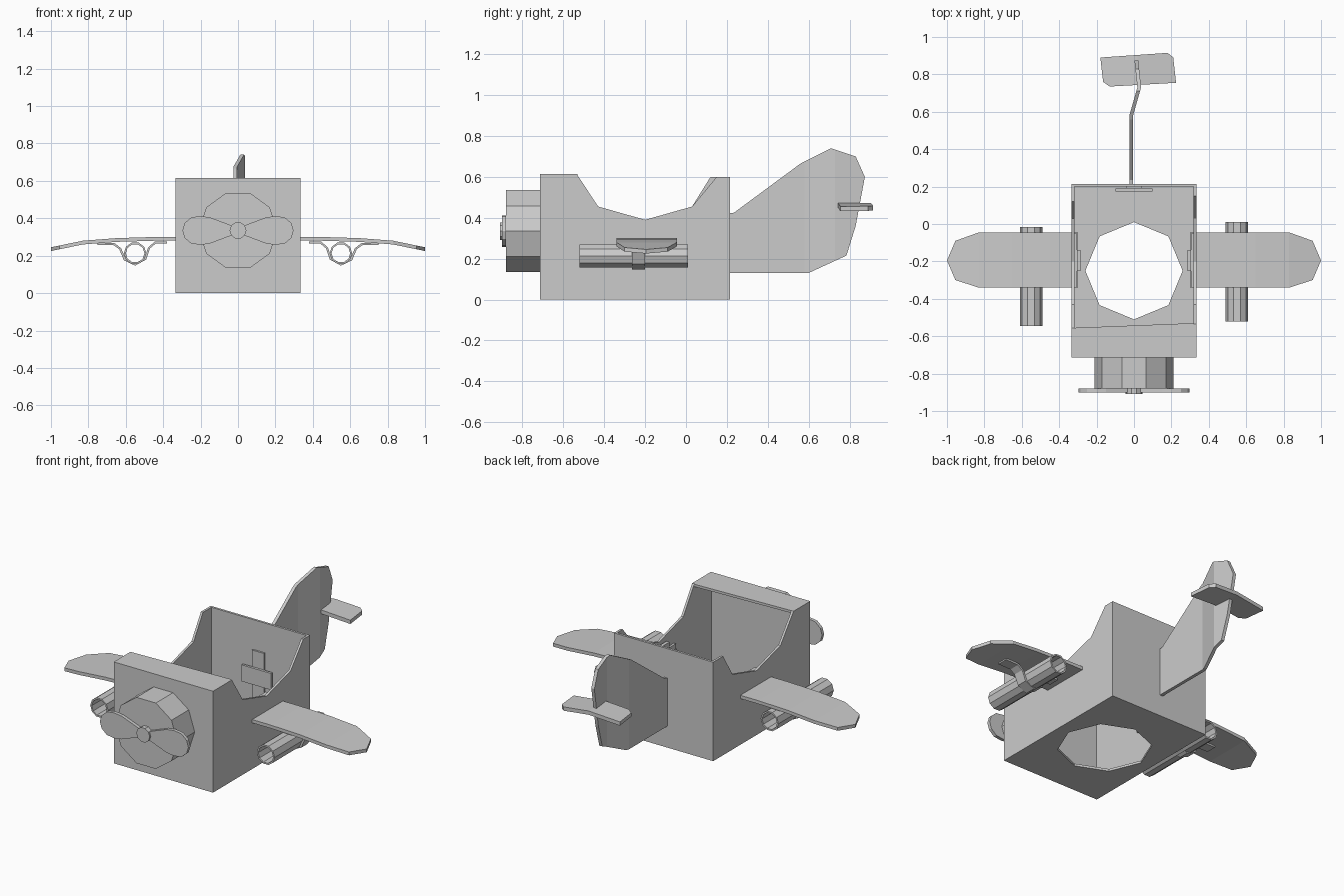
import bpy, bmesh, math
from mathutils import Vector

cube = bpy.data.objects.get("Cube")
if cube:
    bpy.data.objects.remove(cube)

GREY = (0.6, 0.6, 0.6, 1)
mat = bpy.data.materials.new("card grey")
mat.use_nodes = True
mat.diffuse_color = GREY
mat.node_tree.nodes["Principled BSDF"].inputs["Base Color"].default_value = GREY

AXES = {"x": (1, 2, 0), "y": (0, 2, 1), "z": (0, 1, 2)}


def lerp(stations, t):
    """Offset at t along a list of (position, offset) stations."""
    for (a, va), (b, vb) in zip(stations, stations[1:]):
        if t <= b:
            k = max(0, (t - a) / (b - a))
            return va + (vb - va) * k
    return stations[-1][1]


def prism(name, axis, lo, hi, outline, hole=None, bends=None):
    """Extrude a flat outline along an axis, optionally holed or creased."""
    u, v, w = AXES[axis]
    bm = bmesh.new()

    def point(a, b):
        p = Vector()
        p[u], p[v], p[w] = a, b, lo
        return p

    for ring in (outline, hole or []):
        vs = [bm.verts.new(point(*p)) for p in ring]
        for i in range(len(vs)):
            bm.edges.new((vs[i - 1], vs[i]))
    bmesh.ops.triangle_fill(bm, edges=bm.edges[:], use_beauty=True)
    ext = bmesh.ops.extrude_face_region(bm, geom=bm.faces[:], use_keep_orig=True)
    shift = Vector()
    shift[w] = hi - lo
    bmesh.ops.translate(bm, vec=shift, verts=[g for g in ext["geom"] if isinstance(g, bmesh.types.BMVert)])
    if bends:
        normal = Vector()
        normal[u] = 1
        for pos, _ in bends[1:-1]:
            bmesh.ops.bisect_plane(bm, geom=bm.verts[:] + bm.edges[:] + bm.faces[:],
                                   plane_co=normal * pos, plane_no=normal)
        for vert in bm.verts:
            vert.co[w] += lerp(bends, vert.co[u])
    bmesh.ops.recalc_face_normals(bm, faces=bm.faces[:])
    mesh = bpy.data.meshes.new(name)
    bm.to_mesh(mesh)
    bm.free()
    mesh.materials.append(mat)
    obj = bpy.data.objects.new(name, mesh)
    bpy.context.collection.objects.link(obj)
    return obj


def ngon(n, r, cx, cy, turn=0):
    return [(cx + r * math.cos(math.tau * i / n + turn),
             cy + r * math.sin(math.tau * i / n + turn)) for i in range(n)]


def rect(a, b, c, d):
    return [(a, c), (b, c), (b, d), (a, d)]


W, FRONT, BACK, T = 0.333, -0.715, 0.215, 0.014

# Open box body
for side, name, cut, peak in ((1, "left", -0.535, 0.15), (-1, "right", -0.555, 0.12)):
    wall = [(FRONT, 0), (BACK, 0), (BACK, 0.6), (peak, 0.6), (0.03, 0.455),
            (-0.2, 0.39), (-0.43, 0.455), (cut, 0.615), (FRONT, 0.615)]
    prism(name + "_wall", "x", side * (W - T), side * W, wall)
inner = W - T
prism("front_wall", "y", FRONT, FRONT + T, rect(-inner, inner, 0, 0.615))
prism("back_wall", "y", BACK - T, BACK, rect(-inner, inner, 0, 0.6))
prism("front_deck", "z", 0.6, 0.615, [(-inner, FRONT + T), (inner, FRONT + T), (inner, -0.53), (-inner, -0.555)])
prism("floor", "z", 0, T, rect(-inner, inner, FRONT + T, BACK - T), hole=ngon(8, 0.26, 0, -0.25))

# Engine cowl and propeller
HUB = 0.335
prism("engine_cowl", "y", -0.88, FRONT, ngon(10, 0.21, 0, HUB))
half = [(0.03, 0.025), (0.15, 0.07), (0.2, 0.077), (0.25, 0.07), (0.285, 0.04), (0.297, 0)]
for s, name in ((1, "left"), (-1, "right")):
    blade = [(s * x, HUB + z) for x, z in half] + [(s * x, HUB - z) for x, z in half[-2::-1]]
    prism(name + "_propeller_blade", "y", -0.9, -0.88, blade)
prism("propeller_hub", "y", -0.91, -0.88, ngon(10, 0.045, 0, HUB))

# Wings with straps, tubes and inner tabs
wing = [(0.3, -0.34), (0.83, -0.34), (0.955, -0.3), (1, -0.195),
        (0.955, -0.09), (0.83, -0.045), (0.3, -0.045)]
droop = [(0, 0), (0.45, 0), (0.65, -0.006), (0.83, -0.02), (1, -0.055)]
strap = [(0.38, 0.265), (0.44, 0.265), (0.47, 0.24), (0.49, 0.18), (0.55, 0.147),
         (0.61, 0.175), (0.635, 0.235), (0.665, 0.256), (0.75, 0.258)]
strap_in = [(0.38, 0.275), (0.445, 0.275), (0.48, 0.245), (0.5, 0.187), (0.55, 0.158),
            (0.6, 0.183), (0.625, 0.24), (0.66, 0.267), (0.75, 0.269)]
for s, name, start in ((1, "left", -0.52), (-1, "right", -0.545)):
    flip = lambda pts: [(s * a, b) for a, b in pts]
    bends = droop if s > 0 else [(-a, b) for a, b in droop[::-1]]
    prism(name + "_wing", "z", 0.28, 0.3, flip(wing), bends=bends)
    prism(name + "_strap", "y", -0.265, -0.2, flip(strap + strap_in[::-1]))
    prism(name + "_tube", "y", start, start + 0.53,
          ngon(10, 0.06, s * 0.55, 0.213), hole=ngon(10, 0.05, s * 0.55, 0.213))
    prism(name + "_wing_flap", "x", s * 0.305, s * inner, rect(-0.34, -0.05, 0.25, 0.33))
    prism(name + "_wing_tab", "x", s * 0.285, s * 0.305, rect(-0.25, -0.14, 0.2, 0.38))

# Tail fin, tailplane and inner tabs
fin = [(0.2, 0.13), (0.6, 0.13), (0.785, 0.215), (0.83, 0.36), (0.875, 0.6),
       (0.83, 0.7), (0.71, 0.74), (0.56, 0.665), (0.235, 0.425), (0.2, 0.42)]
prism("tail_fin", "x", -0.01, 0.01, fin, bends=[(0, -0.015), (0.58, -0.015), (0.73, 0.028), (0.88, 0.012)])
plane = [(-0.165, 0.76), (-0.13, 0.735), (0.225, 0.755), (0.21, 0.89), (0.18, 0.915), (-0.18, 0.89)]
prism("tailplane", "z", 0.45, 0.473, plane, bends=[(-0.18, -0.018), (0.02, 0), (0.23, -0.018)])
prism("tail_flap", "y", 0.19, BACK - T, rect(-0.04, 0.04, 0.13, 0.42))
prism("tail_tab", "y", 0.175, 0.19, rect(-0.1, 0.1, 0.22, 0.32))
